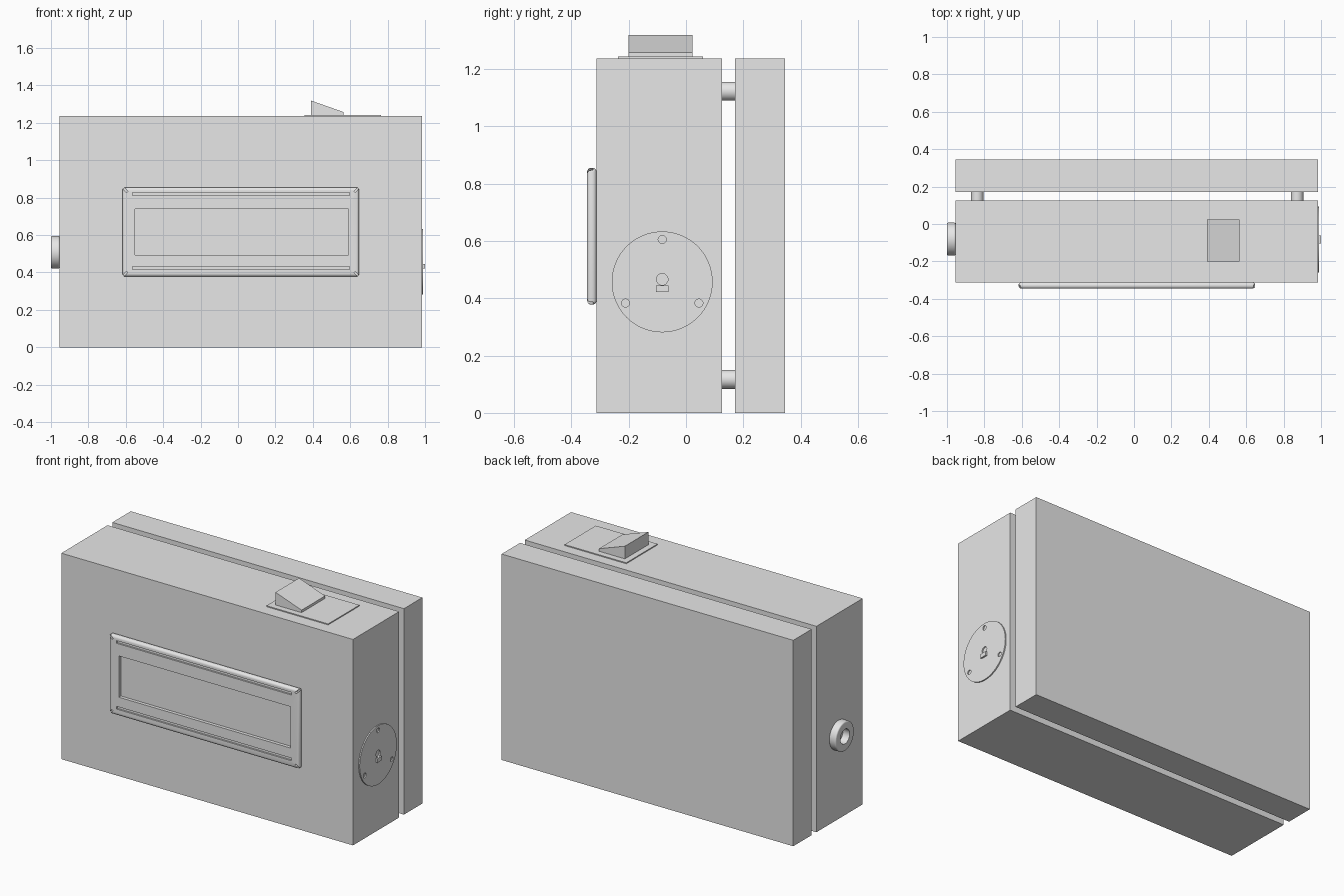
import bpy
import bmesh
from math import pi
from mathutils import Matrix, Vector

if "Cube" in bpy.data.objects:
    bpy.data.objects.remove(bpy.data.objects["Cube"], do_unlink=True)

grey = bpy.data.materials.new("plain grey")
grey.use_nodes = True
grey.diffuse_color = (0.8, 0.8, 0.8, 1)
grey.node_tree.nodes["Principled BSDF"].inputs["Base Color"].default_value = (0.8, 0.8, 0.8, 1)


def finish(name, bm):
    bmesh.ops.recalc_face_normals(bm, faces=bm.faces)
    mesh = bpy.data.meshes.new(name)
    bm.to_mesh(mesh)
    bm.free()
    mesh.materials.append(grey)
    obj = bpy.data.objects.new(name, mesh)
    bpy.context.collection.objects.link(obj)
    return obj


def activate(obj):
    bpy.ops.object.select_all(action='DESELECT')
    obj.select_set(True)
    bpy.context.view_layer.objects.active = obj


def smooth(obj):
    activate(obj)
    bpy.ops.object.shade_smooth_by_angle(angle=0.6)


def box(name, x, y, z, turn=0):
    """Box from three (low, high) ranges, optionally turned about its y axis."""
    bm = bmesh.new()
    centre = Vector([sum(r) / 2 for r in (x, y, z)])
    size = [r[1] - r[0] for r in (x, y, z)]
    move = Matrix.Translation(centre) @ Matrix.Rotation(turn, 4, 'Y') @ Matrix.Diagonal((*size, 1))
    bmesh.ops.create_cube(bm, size=1, matrix=move)
    return finish(name, bm)


def cylinder(name, centre, radius, length, axis, sides=32):
    bm = bmesh.new()
    spin = Matrix.Rotation(pi / 2, 4, 'Y' if axis == 'X' else 'X')
    bmesh.ops.create_cone(bm, cap_ends=True, segments=sides, radius1=radius, radius2=radius,
                          depth=length, matrix=Matrix.Translation(centre) @ spin)
    obj = finish(name, bm)
    smooth(obj)
    return obj


def cut(obj, cutter):
    mod = obj.modifiers.new("cut", 'BOOLEAN')
    mod.operation = 'DIFFERENCE'
    mod.solver = 'EXACT'
    mod.object = cutter
    activate(obj)
    bpy.ops.object.modifier_apply(modifier=mod.name)
    bpy.data.objects.remove(cutter, do_unlink=True)


def bevel(obj, width, segments):
    mod = obj.modifiers.new("round", 'BEVEL')
    mod.width = width
    mod.segments = segments
    activate(obj)
    bpy.ops.object.modifier_apply(modifier=mod.name)


# Housing and back panel, joined by four spacers
box("housing", (-0.955, 0.983), (-0.313, 0.126), (0, 1.237))
box("back_panel", (-0.955, 0.983), (0.171, 0.346), (0, 1.237))
for x, side in ((-0.838, "right"), (0.872, "left")):
    for z, level in ((0.117, "lower"), (1.122, "upper")):
        cylinder(f"{level}_{side}_spacer", (x, 0.1485, z), 0.033, 0.047, 'Y')

# Display bezel with rounded edges, a sunk window, slots and corner slits
bezel = box("display_bezel", (-0.617, 0.648), (-0.345, -0.312), (0.378, 0.855))
bevel(bezel, 0.014, 4)
cut(bezel, box("window_cutter", (-0.55, 0.59), (-0.4, -0.325), (0.492, 0.74)))
for z in (0.425, 0.82):
    cut(bezel, box("slot_cutter", (-0.565, 0.597), (-0.4, -0.335), (z - 0.008, z + 0.008)))
for x, sx in ((-0.608, 1), (0.639, -1)):
    for z, sz in ((0.387, 1), (0.846, -1)):
        cut(bezel, box("slit_cutter", (x - 0.022, x + 0.022), (-0.4, -0.325),
                       (z - 0.005, z + 0.005), -sx * sz * pi / 4))
smooth(bezel)

# Rocker switch on the top
box("switch_plate", (0.355, 0.765), (-0.237, 0.06), (1.236, 1.243))
bm = bmesh.new()
profile = ((0.39, 1.242), (0.563, 1.242), (0.563, 1.258), (0.39, 1.319))
face = bm.faces.new([bm.verts.new((x, -0.201, z)) for x, z in profile])
extruded = bmesh.ops.extrude_face_region(bm, geom=[face])["geom"]
bmesh.ops.translate(bm, vec=(0, 0.224, 0),
                    verts=[v for v in extruded if isinstance(v, bmesh.types.BMVert)])
finish("rocker", bm)

# Round speaker disc on the left side, with screw holes and a small lug
disc = cylinder("side_disc", (0.986, -0.083, 0.457), 0.176, 0.008, 'X', 64)
for y, z, r in ((-0.083, 0.605, 0.014), (0.045, 0.383, 0.014), (-0.211, 0.383, 0.014),
                (-0.083, 0.466, 0.02)):
    cut(disc, cylinder("hole_cutter", (0.986, y, z), r, 0.05, 'X', 24))
smooth(disc)
box("side_lug", (0.983, 1.0), (-0.105, -0.061), (0.421, 0.445))

# Ring socket on the right side
socket = cylinder("ring_socket", (-0.977, -0.081, 0.508), 0.088, 0.046, 'X', 48)
bevel(socket, 0.007, 3)
cut(socket, cylinder("bore_cutter", (-0.977, -0.081, 0.508), 0.044, 0.1, 'X', 32))
smooth(socket)
